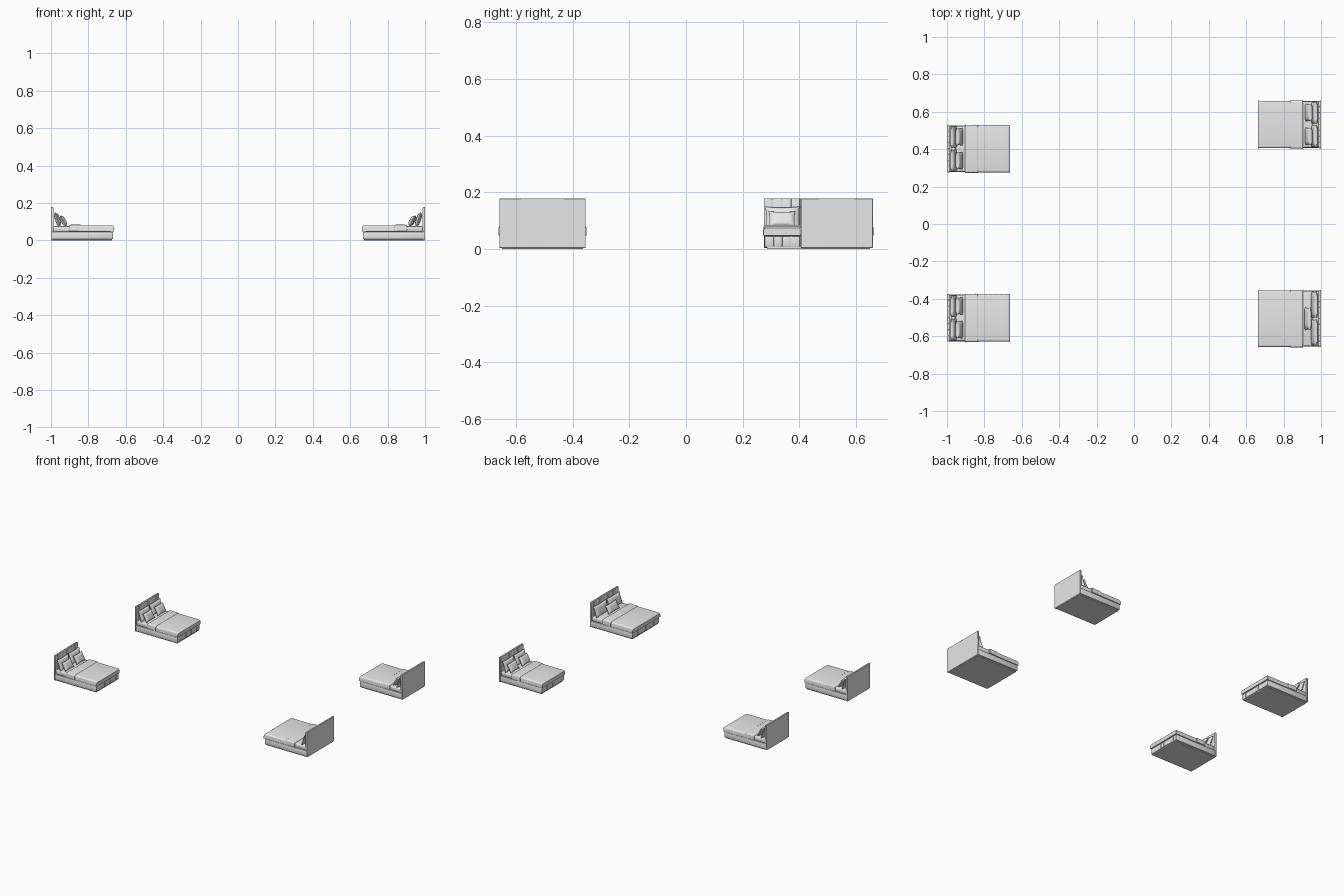
import bpy, bmesh, math
from mathutils import Matrix, Vector

if "Cube" in bpy.data.objects:
    bpy.data.objects.remove(bpy.data.objects["Cube"], do_unlink=True)

grey = bpy.data.materials.new("light_grey_fabric")
grey.use_nodes = True
grey.diffuse_color = (0.8, 0.8, 0.8, 1)
grey.node_tree.nodes["Principled BSDF"].inputs["Base Color"].default_value = (0.8, 0.8, 0.8, 1)


def finish(bm, name, place):
    """Turn a bmesh into a smooth, placed object."""
    bmesh.ops.recalc_face_normals(bm, faces=bm.faces)
    mesh = bpy.data.meshes.new(name)
    bm.to_mesh(mesh)
    bm.free()
    mesh.materials.append(grey)
    ob = bpy.data.objects.new(name, mesh)
    bpy.context.collection.objects.link(ob)
    ob.matrix_world = place
    bpy.ops.object.select_all(action='DESELECT')
    ob.select_set(True)
    bpy.context.view_layer.objects.active = ob
    bpy.ops.object.shade_smooth_by_angle(angle=math.radians(40))
    return ob


def add_box(bm, lo, hi, bevel=0.0, segments=2):
    lo, hi = Vector(lo), Vector(hi)
    part = bmesh.new()
    bmesh.ops.create_cube(part, size=1)
    for v in part.verts:
        v.co = (lo + hi) / 2 + v.co * (hi - lo)
    if bevel:
        bmesh.ops.bevel(part, geom=part.edges[:], offset=bevel, segments=segments,
                        profile=0.5, affect='EDGES')
    temp = bpy.data.meshes.new("temp")
    part.to_mesh(temp)
    part.free()
    bm.from_mesh(temp)
    bpy.data.meshes.remove(temp)


def box(name, place, lo, hi, bevel=0.0, segments=2):
    bm = bmesh.new()
    add_box(bm, lo, hi, bevel, segments)
    return finish(bm, name, place)


def cloth(name, place, x0, x1, half, z0, z1, radius, wave):
    """Draped cover: a rounded cross-section swept along the bed, with soft waves."""
    section = [(-half, z0)]
    for side in (-1, 1):
        for i in range(5):
            a = math.pi / 2 * (i / 4 if side < 0 else 1 - i / 4)
            section.append((side * (half - radius + radius * math.cos(a)),
                            z1 - radius + radius * math.sin(a)))
    section.append((half, z0))
    n = 28
    bm = bmesh.new()
    rings = []
    for k in range(n + 1):
        t = k / n
        x = x0 + (x1 - x0) * t
        edge = min(x - x0, x1 - x)
        drop = radius - math.sqrt(max(0, radius ** 2 - max(0, radius - edge) ** 2))
        ring = []
        for y, z in section:
            ripple = wave * math.sin(x * 110 + (1 if y > 0 else 0))
            low = 1 if z < z1 - radius * 0.9 else 0.3
            ring.append(bm.verts.new((x, y + math.copysign(ripple * low - drop * 0.3, y),
                                      z - (drop * 0.7 if z > z0 else 0))))
        rings.append(ring)
    m = len(section)
    for a, b in zip(rings, rings[1:]):
        for j in range(m):
            bm.faces.new((a[j], a[(j + 1) % m], b[(j + 1) % m], b[j]))
    bm.faces.new(rings[0])
    bm.faces.new(rings[-1])
    return finish(bm, name, place)


def pillow(name, place, centre, width, height, thick, lean):
    """Plump cushion with pinched corners, leaning against the headboard."""
    n = 12
    bm = bmesh.new()
    bmesh.ops.create_cube(bm, size=2)
    for v in bm.verts:
        v.co.x *= 0.5
    flat = [e for e in bm.edges if abs(e.verts[0].co.x - e.verts[1].co.x) < 0.01]
    bmesh.ops.subdivide_edges(bm, edges=flat, cuts=n - 1, use_grid_fill=True)
    for v in bm.verts:
        side = math.copysign(1, v.co.x)
        u, w = v.co.y, v.co.z
        bulge = (max(0, 1 - u ** 4) * max(0, 1 - w ** 4)) ** 0.5
        v.co = (side * thick / 2 * (0.12 + 0.88 * bulge),
                u * width / 2 * (1 - 0.07 * (1 - w * w)),
                w * height / 2 * (1 - 0.1 * (1 - u * u)))
    move = Matrix.Translation(centre) @ Matrix.Rotation(-lean, 4, 'Y')
    bmesh.ops.transform(bm, matrix=move, verts=bm.verts)
    return finish(bm, name, place)


def panel_row(name, place, x0, x1, half, z0, z1, count):
    bm = bmesh.new()
    step = 2 * half / count
    for i in range(count):
        y = -half + i * step
        add_box(bm, (x0, y + 0.0004, z0), (x1, y + step - 0.0004, z1), 0.002)
    return finish(bm, name, place)


def bed(label, place, half, panels, single_front):
    """One bed: head end at local x = 0, foot towards +x."""
    # upholstered frame
    box(label + "_plinth", place, (0.004, -half + 0.01, 0), (0.326, half - 0.01, 0.008))
    box(label + "_frame", place, (0.004, -half + 0.002, 0.006), (0.328, half - 0.002, 0.046), 0.003)
    panel_row(label + "_foot_panels", place, 0.324, 0.332, half - 0.003, 0.008, 0.045, panels)
    # headboard
    box(label + "_headboard", place, (0, -half, 0.004), (0.009, half, 0.178), 0.001, 1)
    panel_row(label + "_headboard_panels", place, 0.006, 0.014, half - 0.001, 0.046, 0.177, panels)
    # bedding
    box(label + "_mattress", place, (0.012, -half + 0.004, 0.046), (0.325, half - 0.004, 0.076), 0.008, 3)
    cloth(label + "_blanket", place, 0.15, 0.337, half - 0.001, 0.048, 0.081, 0.010, 0.0008)
    cloth(label + "_folded_cover", place, 0.097, 0.166, half + 0.001, 0.05, 0.084, 0.008, 0.0005)
    # pillows
    for side, word in ((1, "left"), (-1, "right")):
        pillow(f"{label}_rear_pillow_{word}", place, (0.035, side * half * 0.49, 0.112),
               half * 0.95, 0.078, 0.026, 0.32)
        if not single_front:
            pillow(f"{label}_front_pillow_{word}", place, (0.066, side * half * 0.5, 0.105),
                   half * 0.74, 0.062, 0.026, 0.5)
    if single_front:
        pillow(label + "_front_pillow", place, (0.07, 0, 0.105), half * 0.8, 0.06, 0.026, 0.5)


# four beds: head side, centre y, half width, panels, single front pillow
layout = (
    ("bed_right_back", -1, 0.402, 0.127, 8, False),
    ("bed_right_front", -1, -0.502, 0.127, 8, False),
    ("bed_left_back", 1, 0.532, 0.127, 8, False),
    ("bed_left_front", 1, -0.506, 0.152, 10, True),
)
for label, side, y, half, panels, single in layout:
    turn = Matrix.Rotation(math.pi if side > 0 else 0, 4, 'Z')
    bed(label, Matrix.Translation((side, y, 0)) @ turn, half, panels, single)
